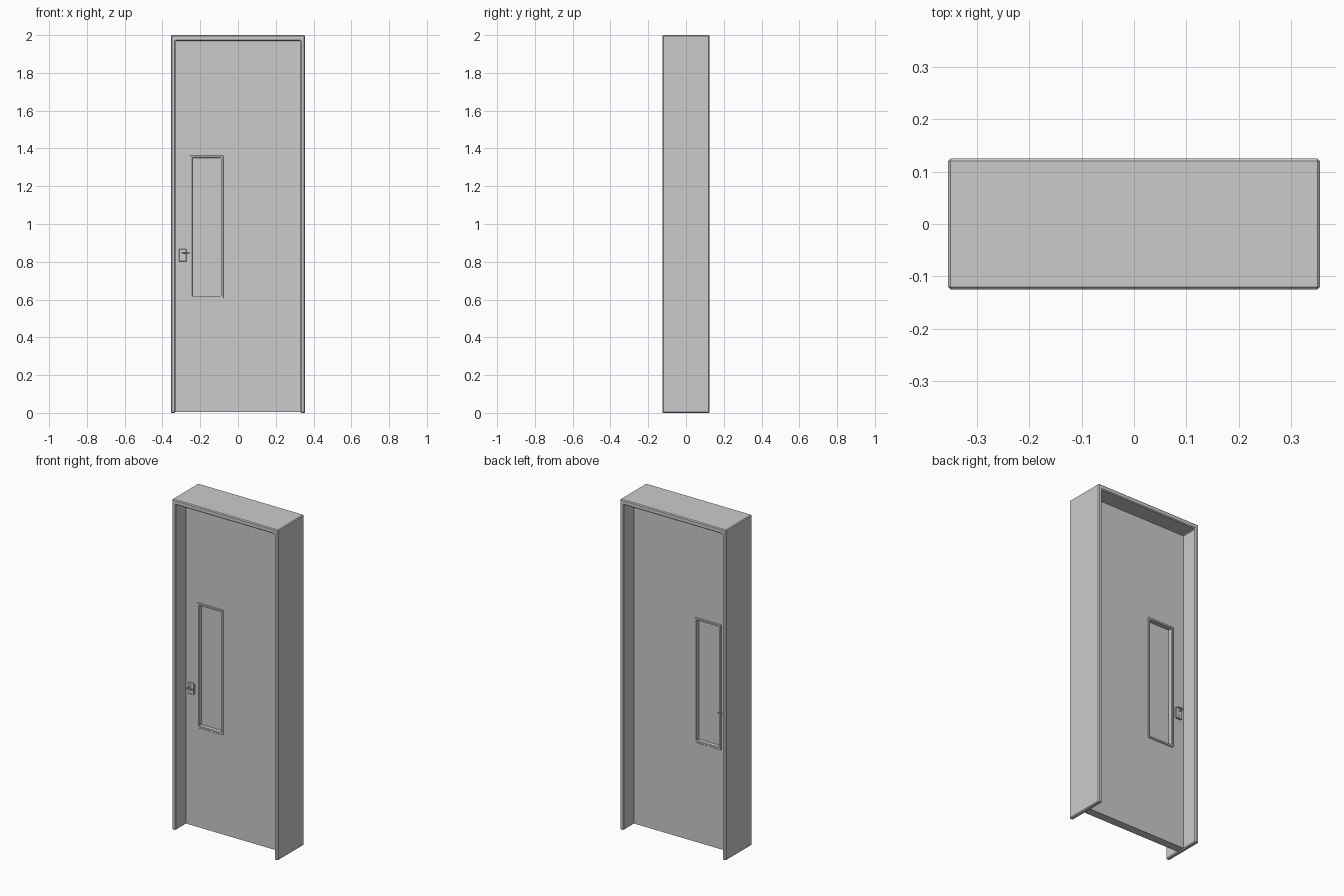
import bpy, bmesh, math
from mathutils import Matrix, Vector

if "Cube" in bpy.data.objects:
    bpy.data.objects.remove(bpy.data.objects["Cube"])


def finish(name, bm, bevel=0.0):
    bmesh.ops.recalc_face_normals(bm, faces=bm.faces[:])
    me = bpy.data.meshes.new(name)
    bm.to_mesh(me)
    bm.free()
    ob = bpy.data.objects.new(name, me)
    bpy.context.collection.objects.link(ob)
    if bevel:
        m = ob.modifiers.new("bevel", 'BEVEL')
        m.width = bevel
        m.segments = 1
        m.limit_method = 'ANGLE'
    return ob


def prism(name, pts, y0, y1, bevel=0.0):
    """Extrude an x/z outline from y0 to y1."""
    bm = bmesh.new()
    face = bm.faces.new([bm.verts.new((x, y0, z)) for x, z in pts])
    ext = bmesh.ops.extrude_face_region(bm, geom=[face])
    moved = [v for v in ext["geom"] if isinstance(v, bmesh.types.BMVert)]
    bmesh.ops.translate(bm, verts=moved, vec=(0, y1 - y0, 0))
    return finish(name, bm, bevel)


def rect(x0, x1, z0, z1):
    return [(x0, z0), (x1, z0), (x1, z1), (x0, z1)]


def ring(name, outer, inner, y0, y1, bevel=0.0):
    """Rectangular slab with a rectangular hole."""
    bm = bmesh.new()
    o0, i0, o1, i1 = [[bm.verts.new((x, y, z)) for x, z in loop]
                      for y in (y0, y1) for loop in (outer, inner)]
    for k in range(4):
        n = (k + 1) % 4
        for a, b in ((o0, i0), (i0, i1), (i1, o1), (o1, o0)):
            bm.faces.new((a[k], a[n], b[n], b[k]))
    return finish(name, bm, bevel)


def rod(name, a, b, r, sides=16):
    """Cylinder between two points."""
    a, b = Vector(a), Vector(b)
    d = b - a
    mat = Matrix.Translation((a + b) / 2) @ d.to_track_quat('Z', 'Y').to_matrix().to_4x4()
    bm = bmesh.new()
    bmesh.ops.create_cone(bm, cap_ends=True, segments=sides, radius1=r,
                          radius2=r, depth=d.length, matrix=mat)
    for f in bm.faces:
        f.smooth = len(f.verts) == 4
    return finish(name, bm)


W, IN, TOP, D = 0.355, 0.331, 1.97, 0.125   # frame half width, opening, depth
T = 0.025                                   # half door thickness

# Door frame: upside-down U
prism("door_frame", [(-W, 0), (-IN, 0), (-IN, TOP), (IN, TOP), (IN, 0),
                     (W, 0), (W, 2), (-W, 2)], -D, D, 0.005)

# Door leaf with window opening
opening = rect(-0.248, -0.084, 0.614, 1.356)
ring("door_leaf", rect(-0.33, 0.33, 0.004, 1.967), opening, -T, T)

# Window trim and pane
ring("window_trim", rect(-0.255, -0.078, 0.607, 1.363),
     rect(-0.242, -0.091, 0.62, 1.35), -T - 0.006, T + 0.006, 0.002)
prism("window_pane", rect(-0.246, -0.087, 0.616, 1.354), -0.005, 0.005)

# Handle set on both sides
for side, s in (("front", -1), ("back", 1)):
    y = s * T
    prism(side + "_handle_plate", rect(-0.313, -0.272, 0.801, 0.867),
          y - s * 0.002, y + s * 0.010, 0.002)
    rod(side + "_handle_spindle", (-0.294, y, 0.848), (-0.294, y + s * 0.042, 0.848), 0.005)
    prism(side + "_handle_lever", rect(-0.299, -0.256, 0.844, 0.852),
          y + s * 0.034, y + s * 0.042, 0.0015)
    rod(side + "_lock_cylinder", (-0.293, y, 0.820), (-0.293, y + s * 0.013, 0.820), 0.007)
